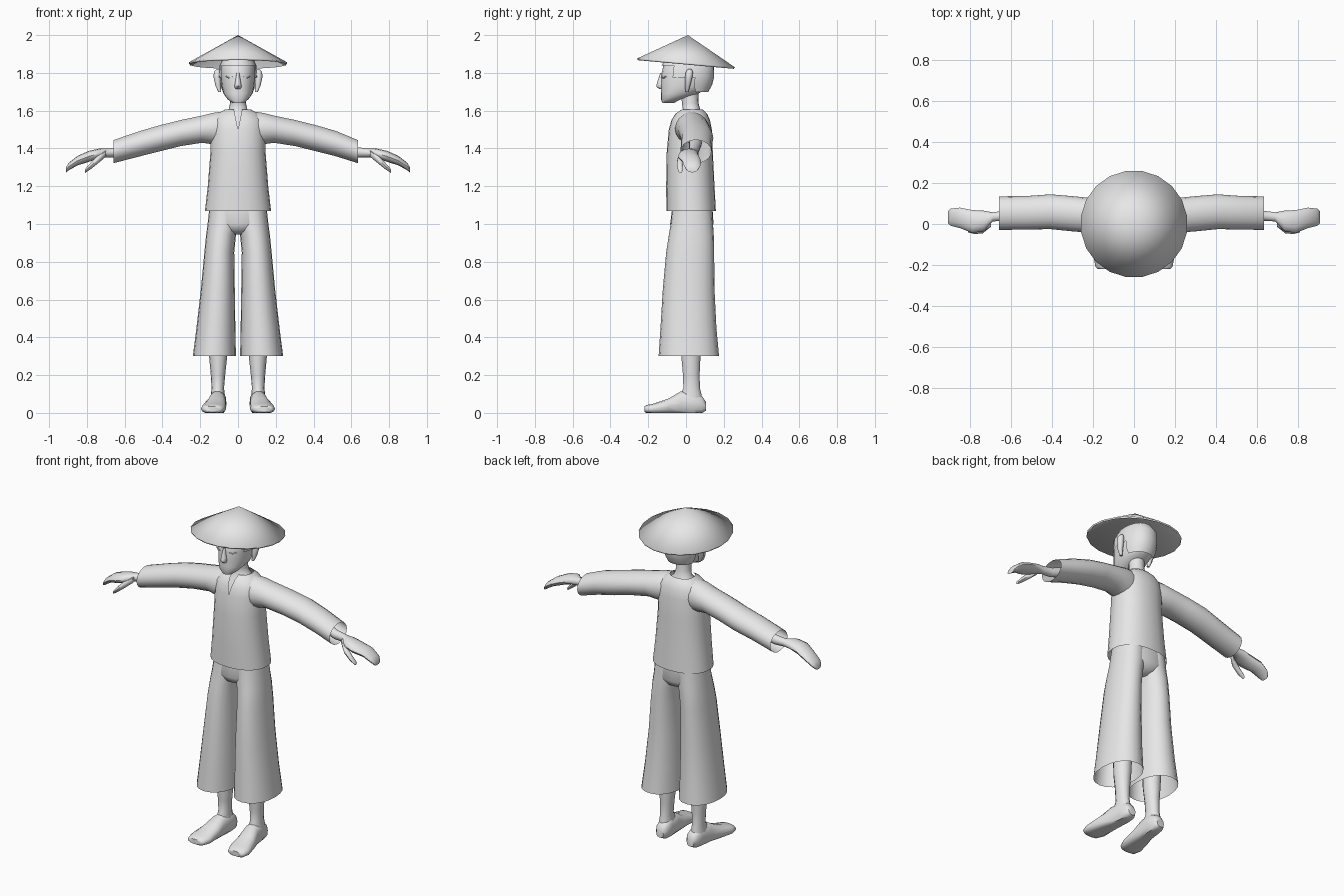
import bpy, bmesh, math

grey = bpy.data.materials.new("plain_grey")
grey.diffuse_color = (0.8, 0.8, 0.8, 1)


def finish(name, bm):
    bmesh.ops.recalc_face_normals(bm, faces=bm.faces)
    me = bpy.data.meshes.new(name)
    bm.to_mesh(me)
    bm.free()
    me.materials.append(grey)
    ob = bpy.data.objects.new(name, me)
    bpy.context.collection.objects.link(ob)
    return ob


def loft_mesh(rings, axis='z', n=16, e=2.0, caps=(True, True), side=1, floor=False):
    """Rings are (position on axis, centre a, centre b, radius a, radius b)."""
    bm = bmesh.new()
    rows = []
    for t, ca, cb, ra, rb in rings:
        row = []
        for i in range(n):
            a = 2 * math.pi * i / n
            c, s = round(math.cos(a), 6), round(math.sin(a), 6)
            u = ca + ra * math.copysign(abs(c) ** (2 / e), c)
            v = cb + rb * math.copysign(abs(s) ** (2 / e), s)
            x, y, z = {'x': (t, u, v), 'y': (u, t, v), 'z': (u, v, t)}[axis]
            row.append(bm.verts.new((x * side, y, max(z, 0) if floor else z)))
        rows.append(row)
    for p, q in zip(rows, rows[1:]):
        for i in range(n):
            j = (i + 1) % n
            bm.faces.new((p[i], p[j], q[j], q[i]))
    for use, row in zip(caps, (rows[0], rows[-1])):
        if use:
            bm.faces.new(row)
    return bm


def loft(name, rings, **kw):
    return finish(name, loft_mesh(rings, **kw))


# conical hat, tipped slightly toward the back
bm = bmesh.new()
rim = []
for i in range(20):
    a = 2 * math.pi * (i + 0.5) / 20
    y = 0.262 * math.sin(a)
    rim.append(bm.verts.new((0.262 * math.cos(a), y, 1.853 - 0.09 * y)))
tip = bm.verts.new((0, 0.01, 2.0))
for i in range(20):
    bm.faces.new((rim[i], rim[(i + 1) % 20], tip))
hat = finish("hat", bm)
thick = hat.modifiers.new("thickness", 'SOLIDIFY')
thick.thickness = 0.01

# head, neck and upper chest
skull = [(1.64, 0, -0.095, 0.03, 0.03), (1.66, 0, -0.08, 0.055, 0.052),
         (1.69, 0, -0.033, 0.077, 0.1), (1.73, 0, -0.005, 0.087, 0.128),
         (1.78, 0, 0.004, 0.092, 0.137), (1.84, 0, 0.01, 0.09, 0.13),
         (1.88, 0, 0.01, 0.07, 0.1), (1.92, 0, 0.01, 0.02, 0.03)]
loft("head", skull, n=20, e=2.2)
loft("neck", [(1.70, 0, 0.02, 0.043, 0.045), (1.64, 0, 0.022, 0.042, 0.044),
              (1.605, 0, 0.03, 0.05, 0.046), (1.58, 0, 0.025, 0.075, 0.062),
              (1.48, 0, 0.02, 0.11, 0.1)], n=16)

# hair cap with a longer back, open around the face
bm = loft_mesh([(z, 0, cy, rx + 0.008, ry + 0.008) for z, cy, rx, ry in
                [(1.70, 0.02, 0.075, 0.09), (1.735, 0.005, 0.088, 0.125),
                 (1.775, 0.005, 0.092, 0.135), (1.84, 0.01, 0.09, 0.131),
                 (1.885, 0.01, 0.068, 0.1)]], n=24, e=2.2, caps=(False, True))
cut = []
for f in bm.faces:
    c = f.calc_center_median()
    if (c.z < 1.775 and c.y < 0.035) or (c.z < 1.83 and c.y < -0.075):
        cut.append(f)
bmesh.ops.delete(bm, geom=cut, context='FACES')
finish("hair", bm)

# nose
loft("nose", [(1.715, 0, -0.132, 0.012, 0.01), (1.727, 0, -0.135, 0.02, 0.022),
              (1.745, 0, -0.133, 0.016, 0.021), (1.80, 0, -0.13, 0.007, 0.006)], n=8)


def small_box(name, loc, size, turn):
    bm = bmesh.new()
    bmesh.ops.create_cube(bm, size=1)
    bmesh.ops.scale(bm, vec=size, verts=bm.verts)
    ob = finish(name, bm)
    ob.location = loc
    ob.rotation_euler = turn


for s, tag in ((1, "left"), (-1, "right")):
    # closed eye, drawn as a shallow V of two thin plates
    small_box(tag + "_eyelid_inner", (s * 0.038, -0.124, 1.776), (0.02, 0.008, 0.004), (0, s * 0.3, s * 0.35))
    small_box(tag + "_eyelid_outer", (s * 0.056, -0.113, 1.777), (0.02, 0.008, 0.004), (0, -s * 0.4, s * 0.65))

    # ear
    loft(tag + "_ear", [(1.70, 0.097, 0.005, 0.008, 0.008), (1.73, 0.105, 0.008, 0.014, 0.014),
                        (1.775, 0.11, 0.014, 0.019, 0.02), (1.805, 0.11, 0.018, 0.018, 0.02),
                        (1.82, 0.106, 0.02, 0.008, 0.01)], n=10, side=s)

    # sleeve with an open cuff
    cuff = 0.635 if s > 0 else 0.66
    loft(tag + "_sleeve", [(0.08, 0.03, 1.505, 0.08, 0.092), (0.13, 0.032, 1.505, 0.09, 0.085),
                           (0.19, 0.04, 1.502, 0.085, 0.073), (0.30, 0.05, 1.482, 0.086, 0.07),
                           (0.41, 0.06, 1.455, 0.085, 0.07), (0.52, 0.055, 1.425, 0.082, 0.068),
                           (cuff, 0.053, 1.383, 0.082, 0.062)],
         axis='x', n=18, caps=(True, False), side=s)

    # hand with merged fingers, plus thumb
    loft(tag + "_hand", [(0.48, 0.05, 1.43, 0.035, 0.035), (0.63, 0.04, 1.38, 0.025, 0.027),
                         (0.69, 0.035, 1.376, 0.022, 0.023), (0.735, 0.015, 1.373, 0.05, 0.026),
                         (0.79, 0.012, 1.358, 0.056, 0.029), (0.85, 0.03, 1.335, 0.05, 0.025),
                         (0.895, 0.033, 1.305, 0.042, 0.02), (0.91, 0.033, 1.287, 0.028, 0.014)],
         axis='x', n=12, side=s)
    loft(tag + "_thumb", [(0.70, 0.0, 1.372, 0.014, 0.017), (0.74, -0.028, 1.343, 0.018, 0.021),
                          (0.78, -0.033, 1.307, 0.016, 0.017), (0.81, -0.03, 1.28, 0.011, 0.01)],
         axis='x', n=8, side=s)

    # flared trouser leg, open at the hem
    loft(tag + "_trouser_leg", [(0.30, 0.125, 0.015, 0.114, 0.16), (0.45, 0.117, 0.013, 0.103, 0.148),
                                (0.65, 0.107, 0.014, 0.09, 0.137), (0.85, 0.099, 0.022, 0.079, 0.127),
                                (0.94, 0.09, 0.028, 0.079, 0.119), (1.0, 0.078, 0.031, 0.083, 0.112),
                                (1.1, 0.07, 0.034, 0.08, 0.104)],
         n=20, e=2.15, caps=(False, True), side=s)

    # shin and foot
    loft(tag + "_shin", [(0.45, 0.105, 0.028, 0.052, 0.058), (0.30, 0.105, 0.026, 0.048, 0.052),
                         (0.20, 0.106, 0.028, 0.038, 0.045), (0.13, 0.107, 0.03, 0.033, 0.045),
                         (0.09, 0.107, 0.025, 0.038, 0.06), (0.05, 0.107, 0.025, 0.04, 0.065)],
         n=14, side=s)
    loft(tag + "_foot", [(0.105, 0.102, 0.035, 0.024, 0.025), (0.085, 0.102, 0.042, 0.038, 0.048),
                         (0.04, 0.104, 0.05, 0.043, 0.065), (-0.03, 0.11, 0.046, 0.046, 0.068),
                         (-0.09, 0.12, 0.035, 0.058, 0.043), (-0.17, 0.13, 0.022, 0.066, 0.028),
                         (-0.21, 0.134, 0.02, 0.054, 0.022), (-0.22, 0.134, 0.02, 0.042, 0.015)],
         axis='y', n=14, e=2.4, side=s, floor=True)

# seat joining both trouser legs
loft("trouser_seat", [(0.945, 0, 0.03, 0.04, 0.06), (0.965, 0, 0.03, 0.09, 0.098),
                      (1.0, 0, 0.031, 0.155, 0.115), (1.1, 0, 0.034, 0.15, 0.105)],
     n=24, e=2.4)

# shirt body, open at hem and neck
bm = loft_mesh([(1.07, 0, 0.027, 0.175, 0.131), (1.2, 0, 0.023, 0.16, 0.128),
                (1.38, 0, 0.02, 0.146, 0.122), (1.5, 0, 0.023, 0.145, 0.114),
                (1.55, 0, 0.025, 0.138, 0.102), (1.585, 0, 0.028, 0.108, 0.083),
                (1.605, 0, 0.033, 0.07, 0.057)], n=24, e=2.25, caps=(False, False))
# slit the front seam and spread it into a V
seam = [ed for ed in bm.edges
        if all(abs(v.co.x) < 1e-4 and v.co.y < 0 and v.co.z > 1.49 for v in ed.verts)]
bmesh.ops.split_edges(bm, edges=seam)
for v in bm.verts:
    if v.co.z > 1.51 and v.co.y < 0 and abs(v.co.x) < 0.06:
        w = 0.2 * (v.co.z - 1.5)
        s = math.copysign(1, sum(f.calc_center_median().x for f in v.link_faces))
        v.co.x = s * (w + abs(v.co.x) * (1 - w / 0.06))
finish("shirt", bm)

# smooth shading with sharp rims
for ob in bpy.data.objects:
    ob.select_set(True)
bpy.context.view_layer.objects.active = bpy.data.objects["shirt"]
bpy.ops.object.shade_smooth_by_angle(angle=math.radians(50))
